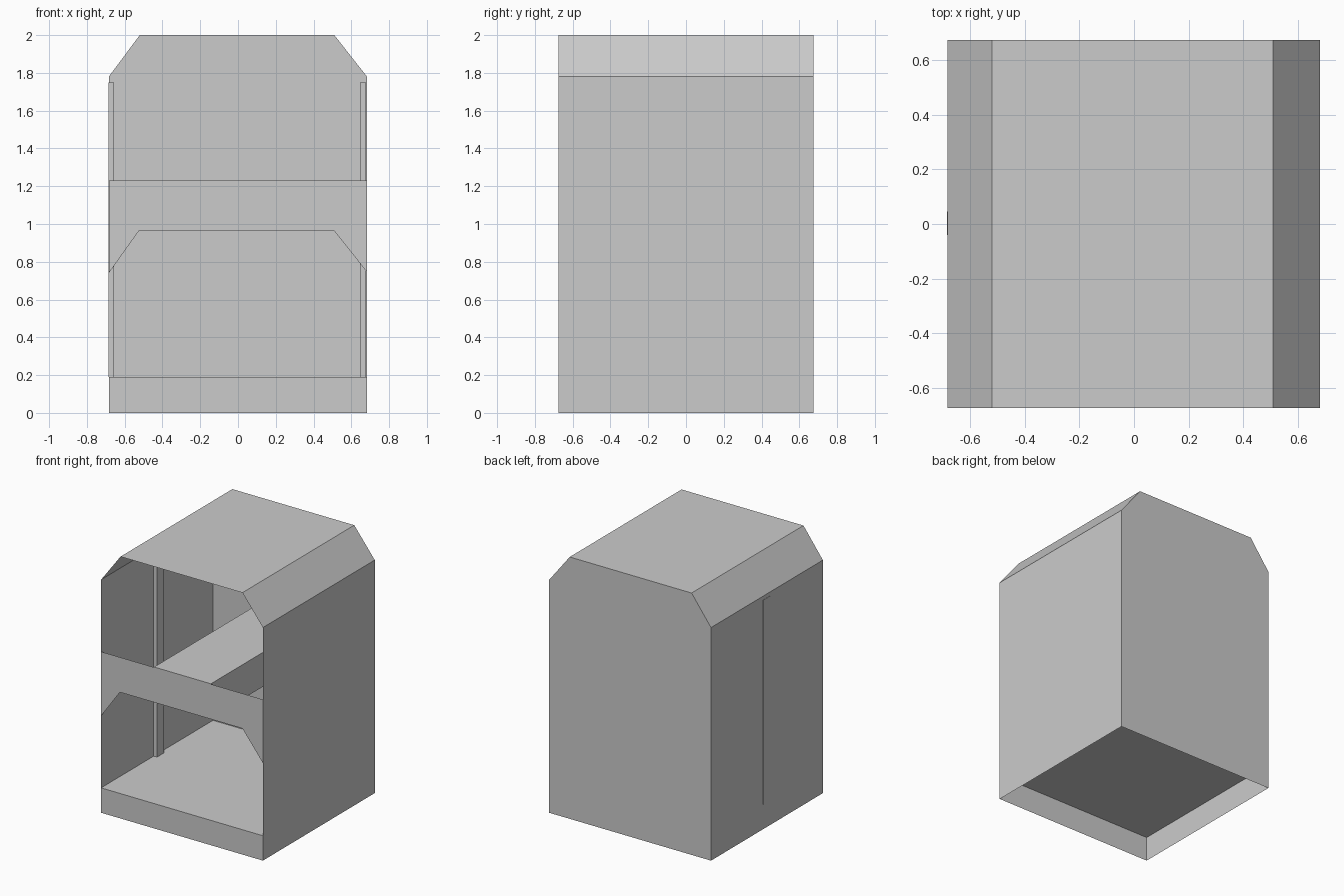
import bpy, bmesh

if "Cube" in bpy.data.objects:
    bpy.data.objects.remove(bpy.data.objects["Cube"])

FRONT, BACK = -0.675, 0.675
LEFT, RIGHT = -0.684, 0.683
FLOOR, DECK = 0.19, 1.23


def make_object(name, bm):
    mesh = bpy.data.meshes.new(name)
    bm.to_mesh(mesh)
    bm.free()
    obj = bpy.data.objects.new(name, mesh)
    bpy.context.collection.objects.link(obj)
    return obj


def panel(name, profile, y):
    """Flat upright panel from an x-z outline."""
    bm = bmesh.new()
    bm.faces.new([bm.verts.new((x, y, z)) for x, z in profile])
    return make_object(name, bm)


def sheet(name, profile):
    """Thin sheet swept from front to back along an open x-z profile."""
    bm = bmesh.new()
    front = [bm.verts.new((x, FRONT, z)) for x, z in profile]
    back = [bm.verts.new((x, BACK, z)) for x, z in profile]
    for i in range(len(profile) - 1):
        bm.faces.new((front[i], back[i], back[i + 1], front[i + 1]))
    return make_object(name, bm)


def box(name, lo, hi):
    bm = bmesh.new()
    bmesh.ops.create_cube(bm, size=1)
    for v in bm.verts:
        v.co = [(a + b) / 2 + c * (b - a) for a, b, c in zip(lo, hi, v.co)]
    return make_object(name, bm)


# Outer shell: walls, sloped shoulders and roof, open at front and bottom
shell = [(RIGHT, 0), (RIGHT, 1.78), (0.51, 2), (-0.52, 2), (LEFT, 1.78), (LEFT, 0)]
sheet("outer_shell", shell)
panel("back_wall", shell[::-1], BACK)

# Lower floor with the kick panel in front of it
sheet("lower_floor", [(RIGHT, FLOOR), (LEFT, FLOOR)])
panel("kick_panel", [(LEFT, 0), (RIGHT, 0), (RIGHT, FLOOR), (LEFT, FLOOR)], FRONT)

# Front band between the two openings, with sloped lower corners
panel("front_band", [(LEFT, 0.74), (-0.525, 0.963), (0.51, 0.963), (RIGHT, 0.745),
                     (RIGHT, DECK), (LEFT, DECK)], FRONT)

# Central beam running front to back behind the band
box("centre_beam", (-0.24, FRONT + 0.005, 0.968), (0.24, BACK - 0.001, DECK))

# Upright post halfway along each side wall
for name, x0, x1 in (("left_post", -0.686, -0.656), ("right_post", 0.647, 0.678)):
    box(name, (x0, -0.04, FLOOR), (x1, 0.045, 1.75))
